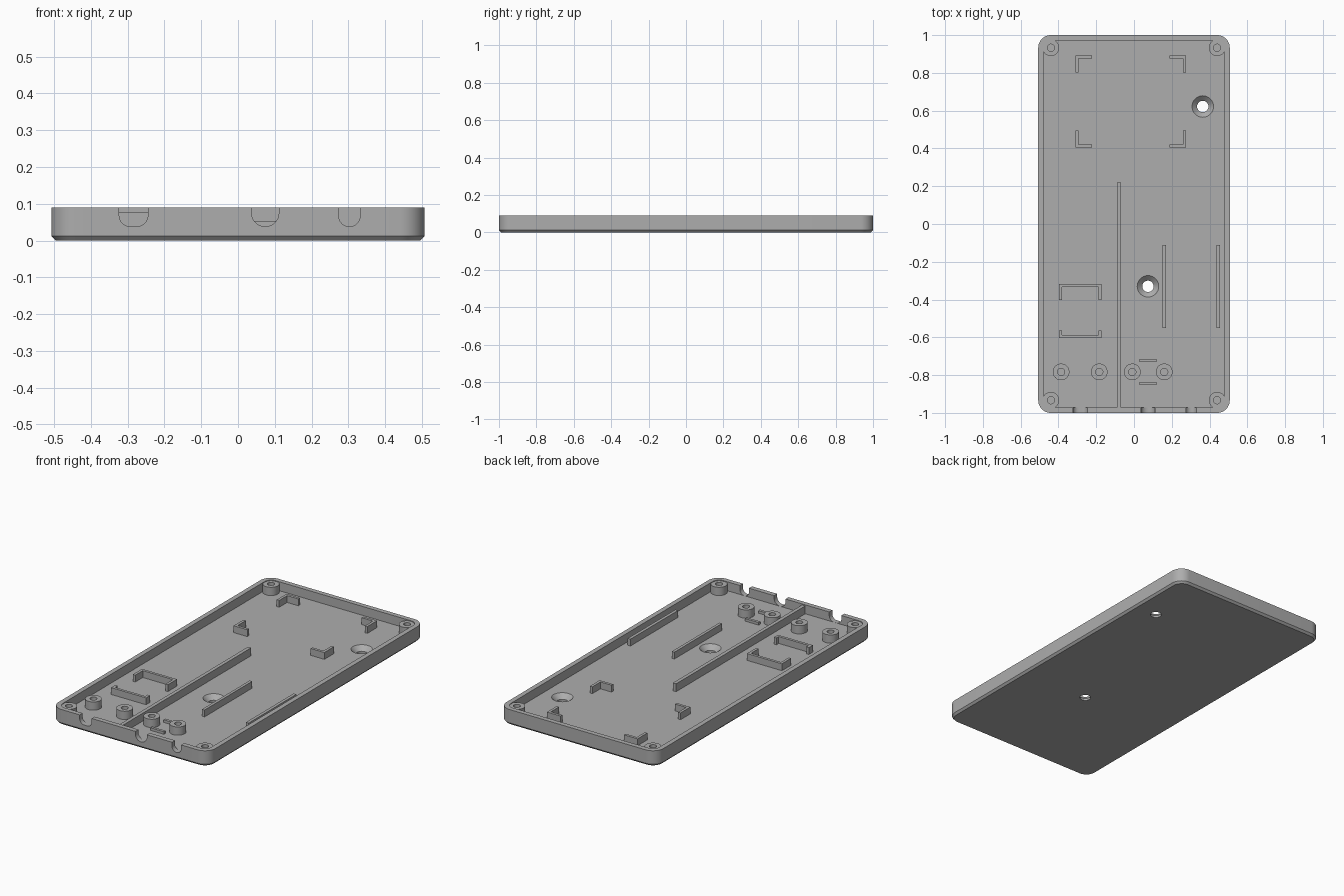
import bpy, bmesh, math

if "Cube" in bpy.data.objects:
    bpy.data.objects.remove(bpy.data.objects["Cube"], do_unlink=True)

grey = bpy.data.materials.new("plain_grey")
grey.use_nodes = True
COLOUR = (0.42, 0.42, 0.42, 1)
grey.diffuse_color = COLOUR
grey.node_tree.nodes["Principled BSDF"].inputs["Base Color"].default_value = COLOUR

# Main sizes
W, L, TOP, FLOOR = 0.507, 1.0, 0.09, 0.038
WALL, CORNER = 0.028, 0.067
BOSS_X, BOSS_Y = W - CORNER, L - CORNER
SINK = FLOOR - 0.006


def finish(name, bm):
    bmesh.ops.recalc_face_normals(bm, faces=bm.faces)
    mesh = bpy.data.meshes.new(name)
    bm.to_mesh(mesh)
    bm.free()
    mesh.materials.append(grey)
    obj = bpy.data.objects.new(name, mesh)
    bpy.context.collection.objects.link(obj)
    return obj


def activate(obj):
    bpy.ops.object.select_all(action="DESELECT")
    obj.select_set(True)
    bpy.context.view_layer.objects.active = obj


def smooth(obj):
    activate(obj)
    bpy.ops.object.shade_smooth_by_angle(angle=math.radians(30))


def loft(name, rings):
    """Join equal-length rings of points and cap both ends."""
    bm = bmesh.new()
    loops = [[bm.verts.new(p) for p in ring] for ring in rings]
    n = len(loops[0])
    for a, b in zip(loops, loops[1:]):
        for i in range(n):
            j = (i + 1) % n
            bm.faces.new((a[i], a[j], b[j], b[i]))
    bm.faces.new(loops[0])
    bm.faces.new(loops[-1])
    return finish(name, bm)


def rounded_ring(inset, z, steps=12):
    """Rounded rectangle, offset inwards from the outer outline."""
    r, points = CORNER - inset, []
    for q, (sx, sy) in enumerate([(1, 1), (-1, 1), (-1, -1), (1, -1)]):
        for i in range(steps + 1):
            a = math.pi / 2 * (q + i / steps)
            points.append((sx * BOSS_X + r * math.cos(a), sy * BOSS_Y + r * math.sin(a), z))
    return points


def lathe(name, x, y, profile, n=40):
    """Revolved solid from (radius, height) pairs."""
    rings = [[(x + r * math.cos(math.tau * i / n), y + r * math.sin(math.tau * i / n), z)
              for i in range(n)] for r, z in profile]
    return loft(name, rings)


def bar(name, x0, x1, y0, y1, top):
    return loft(name, [[(x0, y0, z), (x1, y0, z), (x1, y1, z), (x0, y1, z)]
                       for z in (SINK, top)])


def boss(name, x, y, top):
    """Screw post with a blind hole down to the floor."""
    obj = lathe(name, x, y, [(0.044, SINK), (0.044, top), (0.019, top), (0.019, FLOOR + 0.001)])
    smooth(obj)


def notch(x0, x1, bottom, r, steps=10):
    """Round-bottomed cutter through the front wall."""
    outline = [(x0, TOP + 0.05)]
    for cx, start in ((x0 + r, math.pi), (x1 - r, 1.5 * math.pi)):
        for i in range(steps + 1):
            a = start + math.pi / 2 * i / steps
            outline.append((cx + r * math.cos(a), bottom + r + r * math.sin(a)))
    outline.append((x1, TOP + 0.05))
    return loft("notch_cutter", [[(x, y, z) for x, z in outline]
                                 for y in (-L - 0.05, -L + WALL + 0.008)])


# Tray shell with a chamfered bottom edge
tray = loft("tray_shell", [rounded_ring(0.011, 0), rounded_ring(0, 0.012), rounded_ring(0, TOP)])
cutters = [loft("cavity_cutter", [rounded_ring(WALL, FLOOR), rounded_ring(WALL, TOP + 0.05)])]

# Cable notches in the front wall
cutters.append(notch(-0.323, -0.245, 0.0385, 0.03))
cutters.append(notch(0.037, 0.111, 0.0385, 0.036))
cutters.append(notch(0.274, 0.332, 0.0385, 0.028))

# Countersunk mounting holes
for x, y in ((0.364, 0.622), (0.074, -0.33)):
    cutters.append(lathe("screw_hole_cutter", x, y,
                         [(0.03, -0.05), (0.03, 0.012), (0.057, FLOOR), (0.057, FLOOR + 0.02)]))

for cutter in cutters:
    mod = tray.modifiers.new("cut", "BOOLEAN")
    mod.operation = "DIFFERENCE"
    mod.solver = "EXACT"
    mod.object = cutter
    activate(tray)
    bpy.ops.object.modifier_apply(modifier=mod.name)
    bpy.data.objects.remove(cutter, do_unlink=True)
smooth(tray)

# Corner posts and the row of standoffs
for sx in (-1, 1):
    for sy in (-1, 1):
        boss("corner_post", sx * BOSS_X, sy * BOSS_Y, 0.086)
for x in (-0.386, -0.184, -0.009, 0.16):
    boss("standoff", x, -0.783, 0.086)

# Divider, long rails and short ribs
bar("divider", -0.09, -0.069, -L + WALL - 0.005, 0.22, 0.084)
bar("inner_rail", 0.152, 0.169, -0.55, -0.11, 0.078)
bar("outer_rail", 0.436, 0.454, -0.55, -0.11, 0.078)
for y in (-0.722, -0.844):
    bar("short_rib", 0.03, 0.118, y - 0.008, y + 0.008, 0.053)

# Corner brackets that hold a rectangular board
T = 0.016
for sx in (-1, 1):
    for y, sy in ((0.891, -1), (0.404, 1)):
        x = -0.018 + sx * 0.293
        xs = sorted((x, x - sx * 0.088))
        ys = sorted((y, y + sy * T))
        bar("corner_bracket", *xs, *ys, 0.078)
        xs = sorted((x, x - sx * T))
        ys = sorted((y + sy * T, y + sy * 0.09))
        bar("corner_bracket_side", *xs, *ys, 0.078)

# Pair of facing U-shaped clips
for y, sy, depth in ((-0.317, -1, 0.085), (-0.603, 1, 0.038)):
    bar("clip_back", -0.398, -0.172, *sorted((y, y + sy * T)), 0.078)
    for x in (-0.398, -0.172 - T):
        bar("clip_arm", x, x + T, *sorted((y + sy * T, y + sy * depth)), 0.078)
